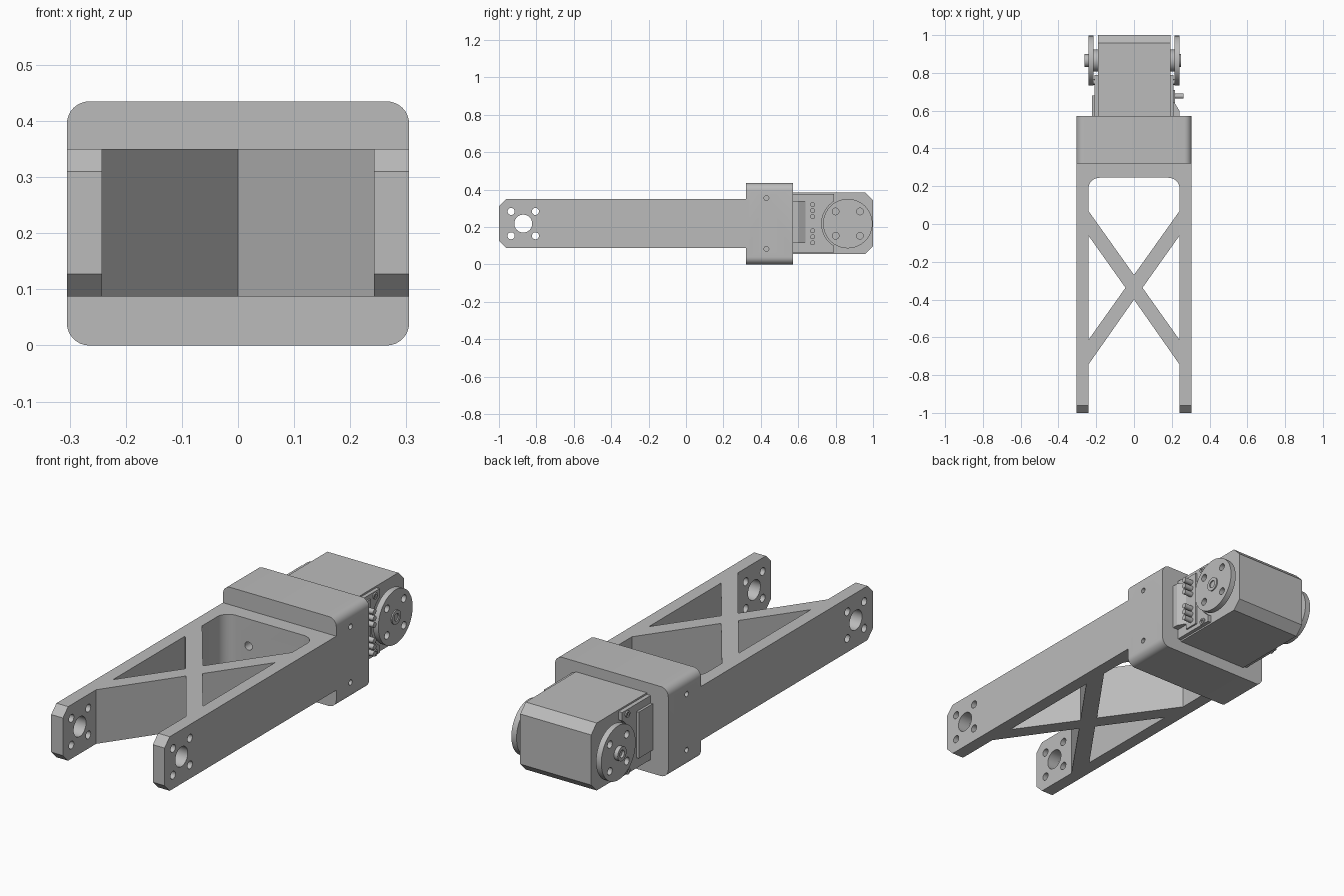
import bpy, bmesh, math
from mathutils import Vector

cube = bpy.data.objects.get("Cube")
if cube:
    bpy.data.objects.remove(cube, do_unlink=True)

grey = bpy.data.materials.new("light grey")
grey.use_nodes = True
grey.diffuse_color = (0.5, 0.5, 0.5, 1)
grey.node_tree.nodes["Principled BSDF"].inputs["Base Color"].default_value = (0.5, 0.5, 0.5, 1)

MID = 0.2185          # height of the pivot axis
AXLE = 0.865          # y of the motor axle
OUT, INN = 0.305, 0.242


def prism(name, pts, axis, lo, hi):
    """Extrude a 2D outline along one axis; the outline uses the other two axes in order."""
    i = "xyz".index(axis)

    def place(p, d):
        c = list(p)
        c.insert(i, d)
        return Vector(c)
    bm = bmesh.new()
    a = [bm.verts.new(place(p, lo)) for p in pts]
    b = [bm.verts.new(place(p, hi)) for p in pts]
    bm.faces.new(a)
    bm.faces.new(b)
    n = len(pts)
    for k in range(n):
        bm.faces.new((a[k], a[(k + 1) % n], b[(k + 1) % n], b[k]))
    bmesh.ops.recalc_face_normals(bm, faces=bm.faces[:])
    me = bpy.data.meshes.new(name)
    bm.to_mesh(me)
    bm.free()
    ob = bpy.data.objects.new(name, me)
    bpy.context.collection.objects.link(ob)
    me.materials.append(grey)
    return ob


def arc(cx, cy, r, start, end, n):
    return [(cx + r * math.cos(math.radians(start + (end - start) * k / n)),
             cy + r * math.sin(math.radians(start + (end - start) * k / n))) for k in range(n + 1)]


def rod(name, c, r, axis, lo, hi, n=32):
    return prism(name, arc(*c, r, 0, 360, n)[:-1], axis, lo, hi)


def rect(x0, x1, y0, y1):
    return [(x0, y0), (x1, y0), (x1, y1), (x0, y1)]


def rounded(x0, x1, y0, y1, r):
    return (arc(x1 - r, y1 - r, r, 0, 90, 8) + arc(x0 + r, y1 - r, r, 90, 180, 8)
            + arc(x0 + r, y0 + r, r, 180, 270, 8) + arc(x1 - r, y0 + r, r, 270, 360, 8))


def activate(ob):
    bpy.ops.object.select_all(action='DESELECT')
    ob.select_set(True)
    bpy.context.view_layer.objects.active = ob


def cut(ob, cutters):
    activate(ob)
    for c in cutters:
        c.hide_render = True
        m = ob.modifiers.new("cut", 'BOOLEAN')
        m.operation, m.solver, m.object = 'DIFFERENCE', 'EXACT', c
        bpy.ops.object.modifier_apply(modifier=m.name)
        bpy.data.objects.remove(c, do_unlink=True)


def square_holes(cy, d, r, lo, hi):
    return [rod("hole", (cy + sy * d, MID + sz * d), r, 'x', lo, hi, 20)
            for sy in (-1, 1) for sz in (-1, 1)]


# Forked frame: chamfered side outline, then window cuts leaving an X brace
B, T, C = 0.087, 0.35, 0.04
frame = prism("forked_frame", [(-1, B + C), (-1 + C, B), (0.34, B), (0.34, T),
                               (-1 + C, T), (-1, T - C)], 'x', -OUT, OUT)
r = 0.06
rear = ([(-INN, 0.07), (0, -0.27), (INN, 0.07)]
        + arc(INN - r, 0.245 - r, r, 0, 90, 8) + arc(r - INN, 0.245 - r, r, 90, 180, 8))
front = [(-INN, -1.1), (INN, -1.1), (INN, -0.745), (0, -0.4), (-INN, -0.745)]
windows = [rear, front]
for s in (-1, 1):
    windows.append([(s * INN, -0.06), (s * INN, -0.615), (s * 0.045, -0.3375)])
cutters = [prism("window", w, 'z', 0, 0.5) for w in windows]
cutters.append(rod("pivot_hole", (-0.87, MID), 0.048, 'x', -0.4, 0.4))
cutters += square_holes(-0.87, 0.065, 0.019, -0.4, 0.4)
cutters += [rod("wall_hole", (s * 0.115, MID), 0.02, 'y', 0.2, 0.33, 20) for s in (-1, 1)]
cut(frame, cutters)

# Housing block with side screw holes
block = prism("housing_block", rounded(-OUT, OUT, 0, 0.435, 0.04), 'y', 0.32, 0.572)
cut(block, [rod("screw_hole", (0.43, z), 0.013, 'x', s * 0.26, s * 0.35, 16)
            for s in (-1, 1) for z in (0.083, 0.355)])

# Motor body with chamfered back
z0, z1, c = 0.057, 0.385, 0.042
prism("motor_body", [(0.5, z0), (1 - c, z0), (1, z0 + c), (1, z1 - c), (1 - c, z1), (0.5, z1)],
      'x', -0.19, 0.192)

for s, side in ((1, "left"), (-1, "right")):
    # Side cover, hollowed around the horn
    cover = prism(side + "_cover", rect(0.5, 0.79, 0.065, 0.377), 'x', s * 0.18, s * 0.21)
    cut(cover, [rod("horn_recess", (AXLE, MID), 0.14, 'x', s * 0.15, s * 0.3, 48)])
    for z in (0.08, 0.357):
        screw = rod(side + "_cover_screw", (0.752, z), 0.016, 'x', s * 0.2, s * 0.216, 16)
        cut(screw, [rod("socket", (0.752, z), 0.008, 'x', s * 0.211, s * 0.23, 6)])
    # Round horn with four holes and a hub
    rod(side + "_horn_collar", (AXLE, MID), 0.058, 'x', s * 0.18, s * 0.216)
    horn = rod(side + "_horn", (AXLE, MID), 0.132, 'x', s * 0.214, s * 0.242, 64)
    cut(horn, square_holes(AXLE, 0.065, 0.018, s * 0.2, s * 0.26))
    tip = 0.248 if s > 0 else 0.262
    hub = rod(side + "_hub", (AXLE, MID), 0.034, 'x', s * 0.23, s * tip)
    cut(hub, [rod("hub_hole", (AXLE, MID), 0.018, 'x', s * (tip - 0.012), s * 0.3, 20)])

# Connector with two rows of pins, and the wedge in front of it
prism("connector_plate", rect(0.64, 0.71, 0.085, 0.358), 'x', 0.2, 0.218)
for base in (0.148, 0.288):
    for k in (-1, 0, 1):
        rod("connector_pin", (0.677, base + k * 0.032), 0.013, 'x', 0.2, 0.262, 16)
prism("wedge", [(0.2, 0.55), (0.24, 0.55), (0.24, 0.6), (0.21, 0.65), (0.2, 0.65)],
      'z', 0.115, 0.34)
prism("right_rib", rect(0.55, 0.68, 0.115, 0.34), 'x', -0.222, -0.2)

for ob in bpy.context.scene.objects:
    if ob.type == 'MESH' and grey.name in ob.data.materials:
        activate(ob)
        bpy.ops.object.shade_smooth_by_angle(angle=math.radians(30))
